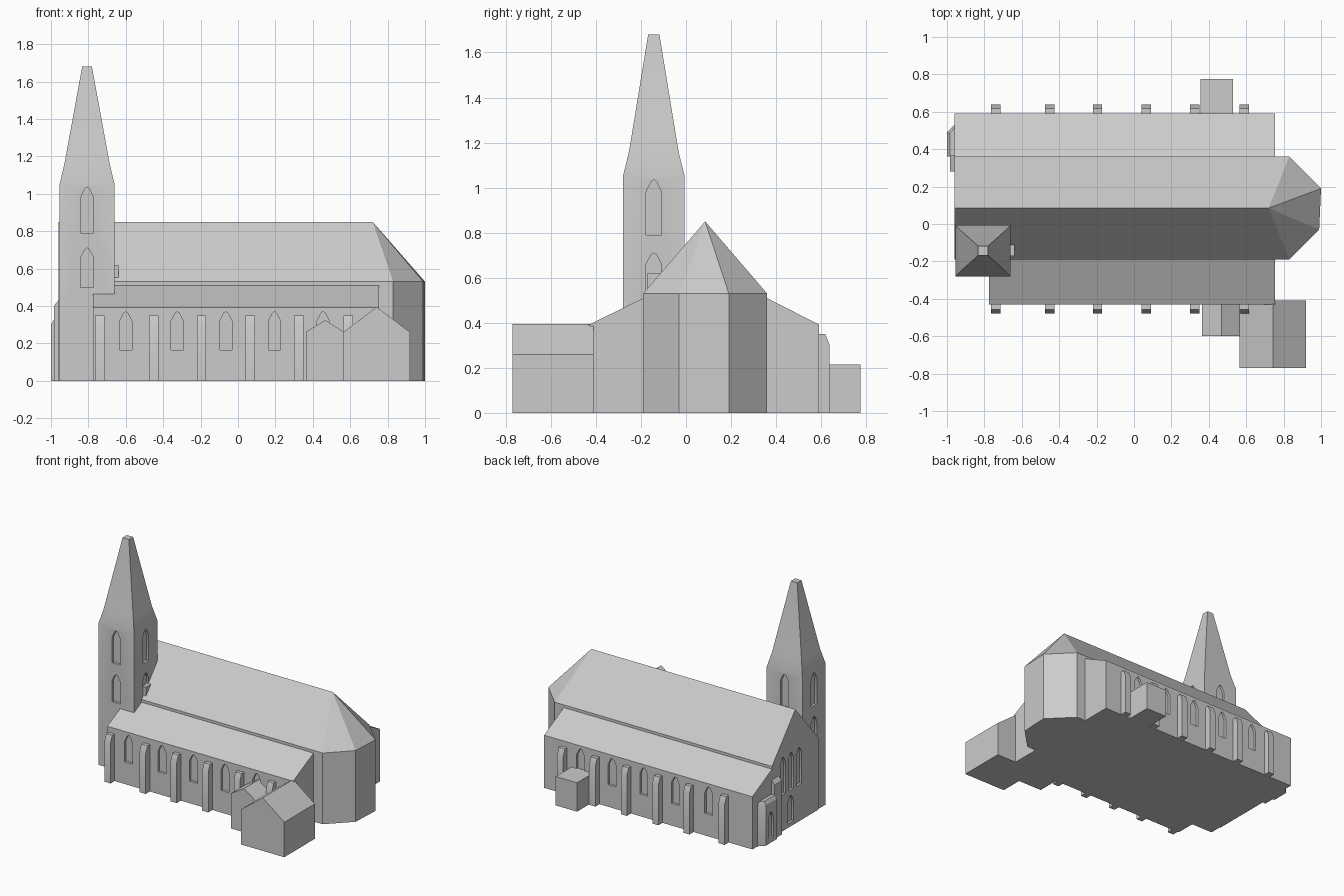
import bpy, bmesh, math
from mathutils import Matrix, Vector

if "Cube" in bpy.data.objects:
    bpy.data.objects.remove(bpy.data.objects["Cube"])

stone = bpy.data.materials.new("pale grey stone")
stone.diffuse_color = (0.6, 0.6, 0.6, 1)
stone.use_nodes = True
stone.node_tree.nodes["Principled BSDF"].inputs["Base Color"].default_value = stone.diffuse_color


def finish(name, bm):
    bmesh.ops.recalc_face_normals(bm, faces=bm.faces)
    me = bpy.data.meshes.new(name)
    bm.to_mesh(me)
    bm.free()
    ob = bpy.data.objects.new(name, me)
    bpy.context.collection.objects.link(ob)
    me.materials.append(stone)
    return ob


def loft(bm, rings):
    """Closed solid through rings of equal point count."""
    vs = [[bm.verts.new(p) for p in r] for r in rings]
    bm.faces.new(vs[0])
    bm.faces.new(vs[-1])
    n = len(vs[0])
    for a, b in zip(vs, vs[1:]):
        for i in range(n):
            j = (i + 1) % n
            bm.faces.new((a[i], a[j], b[j], b[i]))


def prism_x(bm, profile, x0, x1):
    loft(bm, [[(x, y, z) for y, z in profile] for x in (x0, x1)])


def prism_y(bm, profile, y0, y1):
    loft(bm, [[(x, y, z) for x, z in profile] for y in (y0, y1)])


def solid(name, maker, *args):
    bm = bmesh.new()
    maker(bm, *args)
    return finish(name, bm)


def box(name, x0, x1, y0, y1, z0, z1):
    return solid(name, prism_x, [(y0, z0), (y1, z0), (y1, z1), (y0, z1)], x0, x1)


def carve(ob, openings, depth=0.018):
    """Cut pointed openings: (x, y, facing angle, width, sill, shoulder, peak)."""
    bm = bmesh.new()
    for x, y, ang, w, z0, z1, z2 in openings:
        h = w / 2
        out = Vector((math.cos(ang), math.sin(ang), 0))
        side = Vector((-out.y, out.x, 0))
        shape = [(-h, z0), (h, z0), (h, z1), (h * .35, z2 - .008), (0, z2),
                 (-h * .35, z2 - .008), (-h, z1)]
        loft(bm, [[Vector((x, y, z)) + side * s + out * d for s, z in shape]
                  for d in (-depth, .03)])
    cutter = finish("opening_cutter", bm)
    cutter.hide_render = True
    mod = ob.modifiers.new("openings", "BOOLEAN")
    mod.operation = "DIFFERENCE"
    mod.solver = "EXACT"
    mod.object = cutter
    bpy.context.view_layer.objects.active = ob
    bpy.ops.object.modifier_apply(modifier=mod.name)
    bpy.data.objects.remove(cutter)


EAST, NORTH, WEST, SOUTH = 0, math.pi / 2, math.pi, -math.pi / 2

# Nave with polygonal apse and hipped end
foot = [(-.96, -.19), (.83, -.19), (.99, -.03), (1, .19), (.83, .36), (-.96, .36)]
bm = bmesh.new()
low = [bm.verts.new((x, y, 0)) for x, y in foot]
top = [bm.verts.new((x, y, .53)) for x, y in foot]
west, apex = bm.verts.new((-.96, .085, .85)), bm.verts.new((.72, .085, .85))
bm.faces.new(low)
for i in range(5):
    bm.faces.new((low[i], low[i + 1], top[i + 1], top[i]))
bm.faces.new((low[5], low[0], top[0], west, top[5]))
bm.faces.new((top[0], top[1], apex, west))
for i in (1, 2, 3):
    bm.faces.new((top[i], top[i + 1], apex))
bm.faces.new((top[4], top[5], west, apex))
nave = finish("nave", bm)
carve(nave, [(-.96, .23, WEST, .06, .27, .5, .55), (-.96, .135, WEST, .06, .27, .5, .55),
             (-.96, .04, WEST, .06, .27, .5, .55), (-.96, .14, WEST, .07, .03, .18, .23)])

# Side aisles with lean-to roofs, lancets and buttresses
window_x = [-.6, -.325, -.065, .195, .455]
buttress_x = [-.74, -.45, -.195, .065, .325, .59]
for side, label, wall, inner, x0, ang in ((-1, "south", -.43, -.185, -.775, SOUTH),
                                          (1, "north", .59, .355, -.96, NORTH)):
    aisle = solid(label + "_aisle", prism_x,
                  [(inner, 0), (wall, 0), (wall, .392), (inner, .512)], x0, .755)
    carve(aisle, [(x, wall, ang, .065, .165, .32, .37) for x in window_x])
    bm = bmesh.new()
    prof = [(-.005, 0), (.048, 0), (.048, .3), (.028, .35), (-.005, .35)]
    for x in buttress_x:
        prism_x(bm, [(wall + side * d, z) for d, z in prof], x - .025, x + .025)
    finish(label + "_buttresses", bm)

# Tower and truncated spire
cx, cy = -.807, -.143
bm = bmesh.new()
loft(bm, [[(cx + sx * a, cy + sy * b, z) for sx, sy in ((-1, -1), (1, -1), (1, 1), (-1, 1))]
          for a, b, z in ((.147, .137, 0), (.147, .137, 1.05),
                          (.121, .11, 1.16), (.026, .025, 1.68))])
tower = finish("tower", bm)
tower_windows = []
for ang, r in ((EAST, .147), (WEST, .147), (SOUTH, .137), (NORTH, .137)):
    x, y = cx + r * math.cos(ang), cy + r * math.sin(ang)
    tower_windows += [(x, y, ang, .068, .79, .98, 1.035), (x, y, ang, .068, .5, .66, .71)]
carve(tower, tower_windows)
box("tower_ledge", -.67, -.638, -.17, -.11, .55, .62)

# South annexes with gabled roofs
solid("large_annexe", prism_y,
      [(.563, 0), (.92, 0), (.92, .26), (.742, .395), (.563, .26)], -.77, -.41)
solid("small_annexe", prism_y,
      [(.363, 0), (.57, 0), (.57, .258), (.468, .325), (.363, .262)], -.6, -.42)

# North annexe with flat roof
box("north_annexe", .355, .53, .58, .775, 0, .215)

# West porch with chamfered corner and a taller pier beside it
plan = [(-.95, .36), (-1, .36), (-1, .49), (-.96, .53), (-.95, .53)]
cap = [(-.95, .36), (-.985, .36), (-.985, .485), (-.96, .515), (-.95, .515)]
porch = solid("west_porch", loft, [[(x, y, 0) for x, y in plan],
                                   [(x, y, .3) for x, y in plan],
                                   [(x, y, .325) for x, y in cap]])
carve(porch, [(-1, .43, WEST, .06, .04, .18, .23)], .015)
solid("west_pier", prism_y,
      [(-.95, 0), (-.985, 0), (-.985, .4), (-.96, .43), (-.95, .43)], .28, .365)

# Smooth shading with sharp edges kept
for ob in bpy.data.objects:
    ob.select_set(True)
bpy.context.view_layer.objects.active = nave
bpy.ops.object.shade_smooth_by_angle(angle=math.radians(30))
